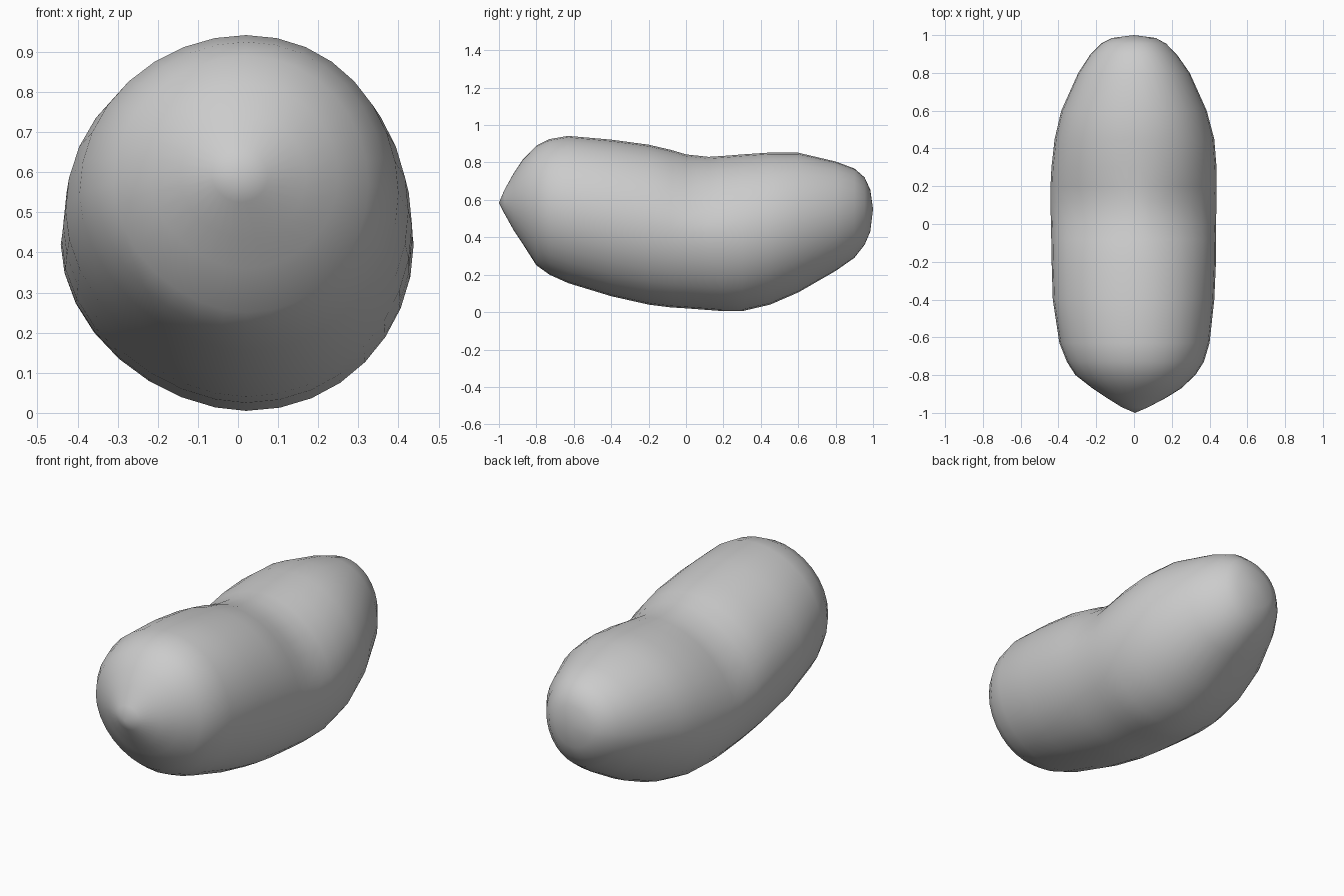
import bpy, bmesh, math

if "Cube" in bpy.data.objects:
    bpy.data.objects.remove(bpy.data.objects["Cube"])

# Cross-sections along the bean: y, top z, bottom z, left half-width, right half-width
SECTIONS = [
    (-0.97, .655, .525, .065, .075), (-0.92, .745, .435, .145, .17),
    (-0.87, .82, .36, .22, .25), (-0.8, .89, .25, .31, .325),
    (-0.73, .925, .20, .355, .37), (-0.63, .942, .155, .395, .40),
    (-0.4, .922, .085, .43, .425), (-0.2, .895, .04, .436, .434),
    (-0.08, .867, .025, .438, .435), (0.0, .843, .02, .44, .435),
    (0.12, .83, .011, .442, .436), (0.2, .835, .005, .442, .438),
    (0.3, .843, .005, .437, .437), (0.45, .853, .04, .42, .425),
    (0.6, .852, .105, .385, .385), (0.8, .805, .22, .295, .295),
    (0.9, .768, .29, .23, .225), (0.955, .72, .36, .175, .17),
    (0.985, .655, .43, .115, .115),
]
SIDES = 32


def power(v, n):
    return math.copysign(abs(v) ** (2 / n), v)


def ring_points(y, top, bottom, left, right):
    # Shoulders are pinched around the saddle, lower left is slightly flattened
    pinch = 0.28 * math.exp(-((y - 0.1) / 0.17) ** 2)
    zc, h = (top + bottom) / 2, (top - bottom) / 2
    pts = []
    for i in range(SIDES):
        a = 2 * math.pi * i / SIDES
        c, s = math.cos(a), math.sin(a)
        n = 2.0 - pinch if s > 0 else (1.85 if c < 0 else 2.0)
        x = power(c, n) * (right if c > 0 else left)
        x += 0.02 * abs(s) ** 3 * min(1, h / 0.3)
        pts.append((x, y, zc + h * power(s, n)))
    return pts


# Loft the body through the rings and close both tips
bm = bmesh.new()
rings = [[bm.verts.new(p) for p in ring_points(*s)] for s in SECTIONS]
front = bm.verts.new((0.005, -1.0, 0.585))
back = bm.verts.new((0, 1.0, 0.55))
for i in range(SIDES):
    j = (i + 1) % SIDES
    for a, b in zip(rings, rings[1:]):
        bm.faces.new((a[i], a[j], b[j], b[i]))
    bm.faces.new((front, rings[0][j], rings[0][i]))
    bm.faces.new((back, rings[-1][i], rings[-1][j]))
bmesh.ops.recalc_face_normals(bm, faces=bm.faces)
for f in bm.faces:
    f.smooth = True

mesh = bpy.data.meshes.new("bean_body")
bm.to_mesh(mesh)
bm.free()
bean = bpy.data.objects.new("bean_body", mesh)
bpy.context.collection.objects.link(bean)
